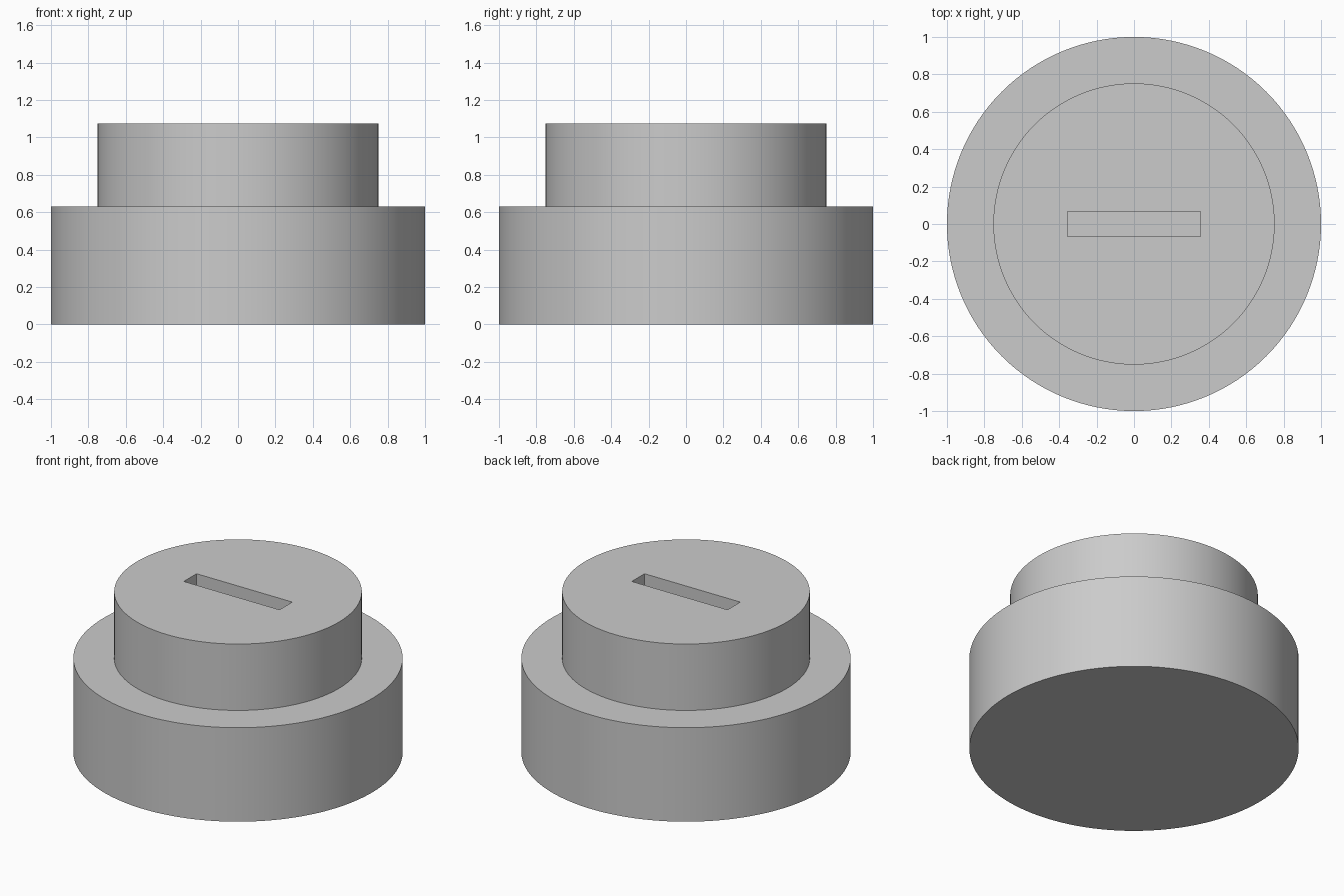
import bpy
import bmesh
import math

default = bpy.data.objects.get("Cube")
if default:
    bpy.data.objects.remove(default, do_unlink=True)

SIDES = 128
BASE_R, BASE_H = 1.0, 0.63
CAP_R, TOP_H = 0.752, 1.075
SLOT_X, SLOT_Y, SLOT_DEPTH = 0.71, 0.135, 0.2

grey = bpy.data.materials.new("light grey")
grey.use_nodes = True
grey.diffuse_color = (0.6, 0.6, 0.6, 1)
grey.node_tree.nodes["Principled BSDF"].inputs["Base Color"].default_value = (0.6, 0.6, 0.6, 1)

# Stepped round body: a base disc extruded up, inset to the cap, extruded again
bm = bmesh.new()


def ring(radius, z):
    angles = (2 * math.pi * i / SIDES for i in range(SIDES))
    return [bm.verts.new((radius * math.cos(a), radius * math.sin(a), z)) for a in angles]


rings = [ring(r, z) for r, z in
         ((BASE_R, 0), (BASE_R, BASE_H), (CAP_R, BASE_H), (CAP_R, TOP_H))]
for low, high in zip(rings, rings[1:]):
    for i in range(SIDES):
        j = (i + 1) % SIDES
        bm.faces.new((low[i], low[j], high[j], high[i]))
bm.faces.new(rings[0][::-1])
bm.faces.new(rings[-1])
mesh = bpy.data.meshes.new("stepped_plug")
bm.to_mesh(mesh)
bm.free()
mesh.materials.append(grey)
plug = bpy.data.objects.new("stepped_plug", mesh)
bpy.context.collection.objects.link(plug)

# Straight slot cut into the top
bpy.ops.mesh.primitive_cube_add(size=1, location=(0, 0, TOP_H))
cutter = bpy.context.object
cutter.name = "slot_cutter"
cutter.scale = (SLOT_X, SLOT_Y, 2 * SLOT_DEPTH)
cutter.data.materials.append(grey)
cutter.hide_render = True

cut = plug.modifiers.new("slot", "BOOLEAN")
cut.operation = "DIFFERENCE"
cut.solver = "EXACT"
cut.object = cutter
bpy.ops.object.select_all(action="DESELECT")
plug.select_set(True)
bpy.context.view_layer.objects.active = plug
bpy.ops.object.modifier_apply(modifier=cut.name)
bpy.data.objects.remove(cutter, do_unlink=True)

bpy.ops.object.shade_smooth_by_angle(angle=math.radians(30))
